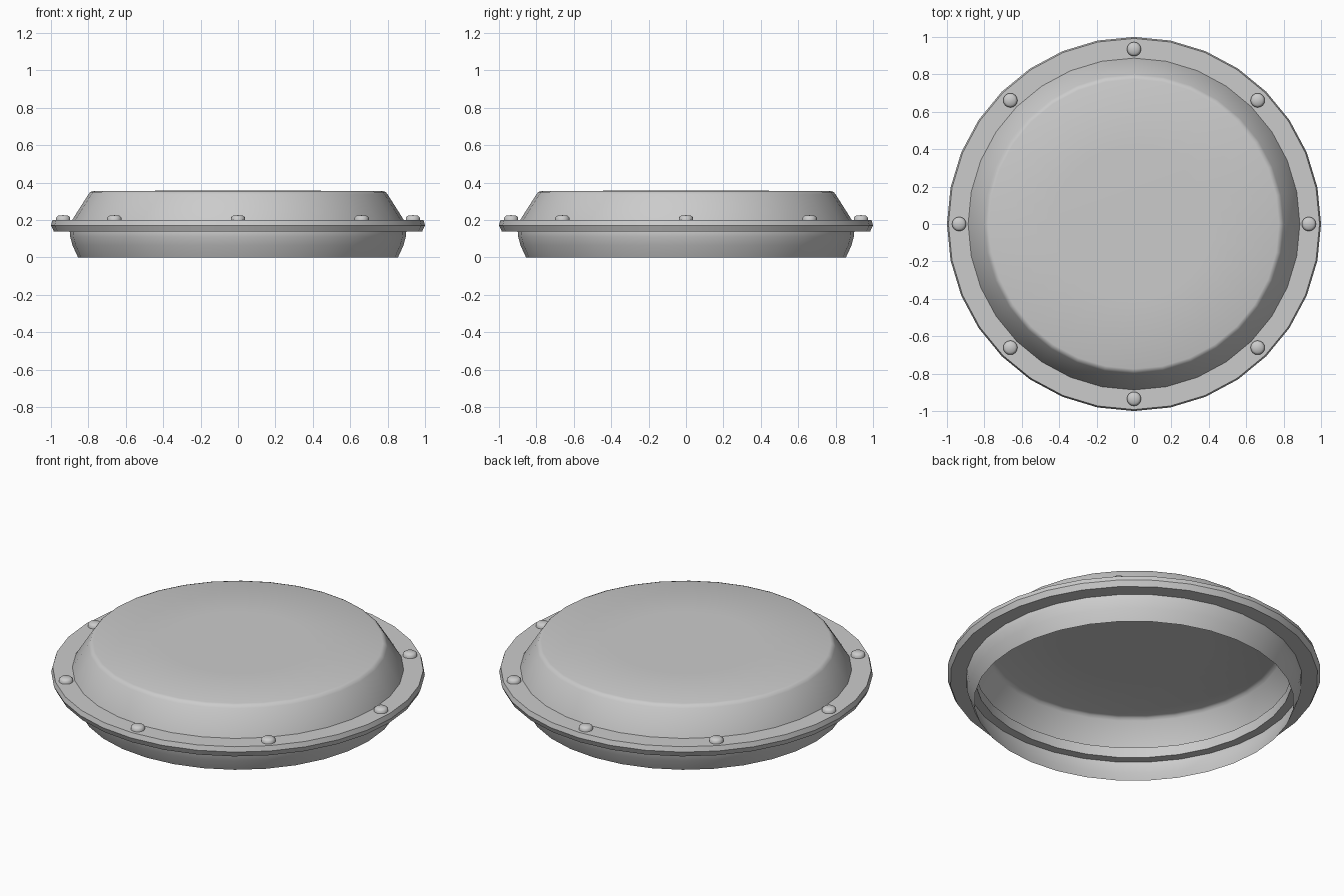
import bpy, bmesh, math

if "Cube" in bpy.data.objects:
    bpy.data.objects.remove(bpy.data.objects["Cube"])

SIDES = 32


def lathe(name, profile, sides=SIDES, closed=False, loc=(0, 0, 0), angle=30):
    """Revolve (radius, z) points around z; zero radius gives a pole."""
    bm = bmesh.new()
    rings = []
    for r, z in profile:
        if r == 0:
            rings.append([bm.verts.new((0, 0, z))] * sides)
        else:
            rings.append([bm.verts.new((r * math.cos(2 * math.pi * i / sides),
                                        r * math.sin(2 * math.pi * i / sides), z))
                          for i in range(sides)])
    pairs = list(zip(rings, rings[1:]))
    if closed:
        pairs.append((rings[-1], rings[0]))
    for a, b in pairs:
        for i in range(sides):
            j = (i + 1) % sides
            quad = list(dict.fromkeys((a[i], a[j], b[j], b[i])))
            bm.faces.new(quad)
    mesh = bpy.data.meshes.new(name)
    bm.to_mesh(mesh)
    bm.free()
    obj = bpy.data.objects.new(name, mesh)
    obj.location = loc
    bpy.context.collection.objects.link(obj)
    bpy.ops.object.select_all(action='DESELECT')
    obj.select_set(True)
    bpy.context.view_layer.objects.active = obj
    bpy.ops.object.shade_smooth_by_angle(angle=math.radians(angle))
    return obj


# Thin hollow cover, open underneath, with a barely domed top
lathe("cover_shell", [(0.855, 0), (0.885, 0.065), (0.897, 0.11), (0.90, 0.14),
                      (0.887, 0.20), (0.80, 0.337), (0.79, 0.35), (0.775, 0.355),
                      (0.40, 0.357), (0, 0.358)], angle=60)

# Solid flange ring that passes through the shell wall
lathe("flange_ring", [(0.85, 0.14), (0.985, 0.14), (1.0, 0.172),
                      (0.992, 0.20), (0.85, 0.20)], closed=True, angle=20)

# Eight low bolt heads around the flange
for k in range(8):
    a = k * math.pi / 4
    lathe(f"bolt_head_{k + 1}", [(0.038, 0), (0.038, 0.016), (0.026, 0.026), (0, 0.028)],
          sides=16, loc=(0.935 * math.cos(a), 0.935 * math.sin(a), 0.198), angle=50)
